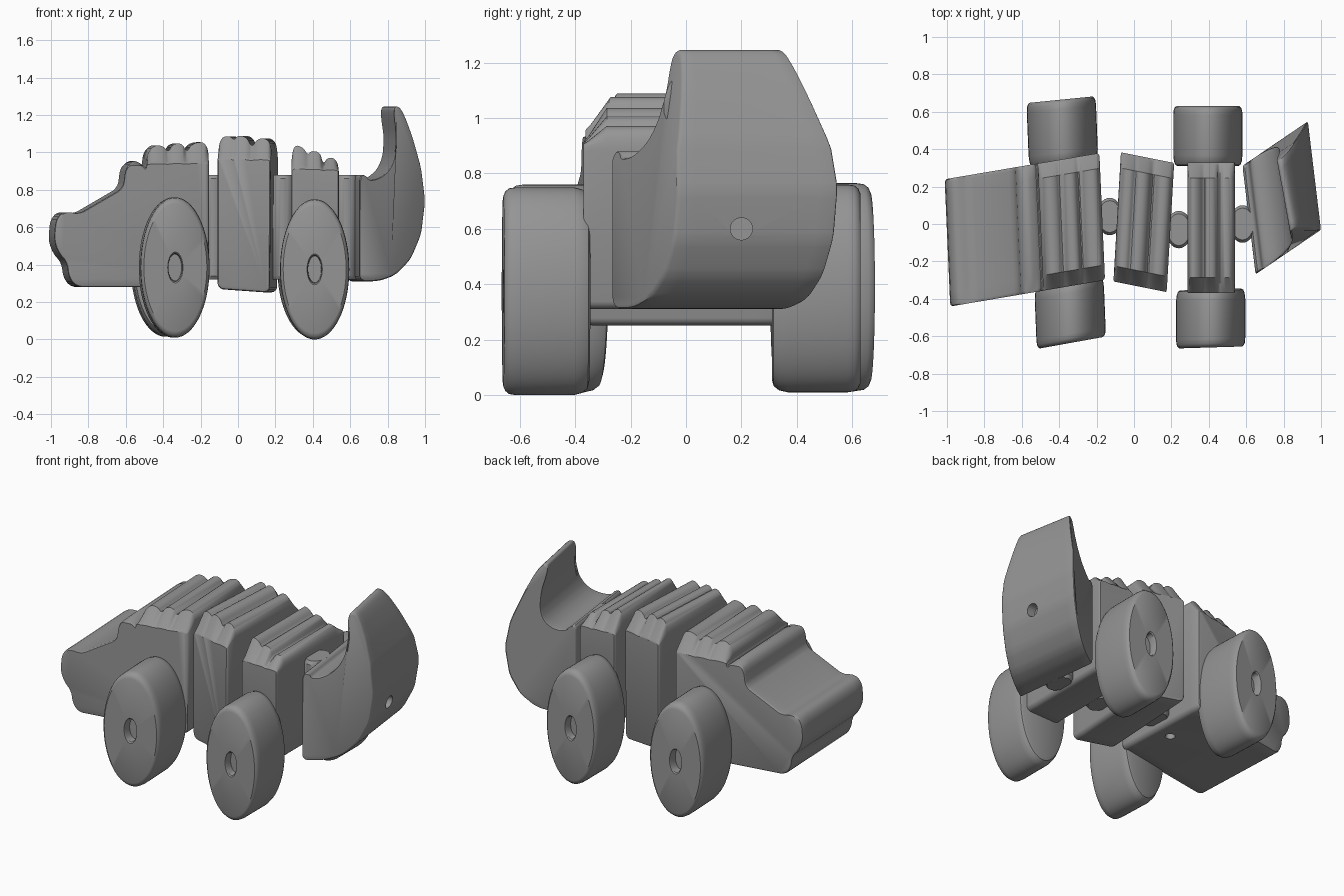
import bpy, bmesh, math
from mathutils import Vector

cube = bpy.data.objects.get("Cube")
if cube:
    bpy.data.objects.remove(cube, do_unlink=True)

GREY = (0.3, 0.3, 0.3, 1)
grey = bpy.data.materials.new("plain grey")
grey.use_nodes = True
grey.diffuse_color = GREY
grey.node_tree.nodes["Principled BSDF"].inputs["Base Color"].default_value = GREY


def finish(name, bm):
    """Turn a bmesh into a smooth-shaded grey object."""
    bmesh.ops.recalc_face_normals(bm, faces=bm.faces)
    mesh = bpy.data.meshes.new(name)
    bm.to_mesh(mesh)
    bm.free()
    obj = bpy.data.objects.new(name, mesh)
    bpy.context.collection.objects.link(obj)
    mesh.materials.append(grey)
    smooth(obj)
    return obj


def smooth(obj):
    bpy.ops.object.select_all(action='DESELECT')
    obj.select_set(True)
    bpy.context.view_layer.objects.active = obj
    bpy.ops.object.shade_smooth_by_angle(angle=math.radians(35))


def skin(bm, rings):
    """Bridge a list of equal closed rings and cap both ends."""
    rows = [[bm.verts.new(p) for p in ring] for ring in rings]
    n = len(rows[0])
    for a, b in zip(rows, rows[1:]):
        for i in range(n):
            j = (i + 1) % n
            bm.faces.new((a[i], a[j], b[j], b[i]))
    bm.faces.new(rows[0])
    bm.faces.new(rows[-1])


def soften(points, limit):
    """Cut every profile corner once, by at most the given length."""
    out = []
    for i, p in enumerate(points):
        for q in (points[i - 1], points[(i + 1) % len(points)]):
            d = q - p
            out.append(p + d * min(0.25, limit / max(d.length, 1e-6)))
    return out


def segment(name, profile, cx, cy, half, slope, shear, ridge=None, taper=0.0):
    """Extrude an x-z profile across y as a skewed block with soft rims.
    Above the ridge height the ends slope down; taper narrows a tall tip."""
    pts = [Vector(p) for p in profile]
    for limit in (0.02, 0.008):
        pts = soften(pts, limit)
    zs = [p.y for p in pts]
    mid = Vector((cx, (min(zs) + max(zs)) / 2))
    ends = [(1, 0.965, 0.1), (0.985, 0.99, 0.15), (0.95, 1, 0.25), (0.76, 1, 1)]
    sections = [(-v, s, k) for v, s, k in ends] + ends[::-1]
    rings = []
    for v, s, k in sections:
        ring = []
        for p in pts:
            x, z = mid + (p - mid) * s
            if ridge and z > ridge:
                z = ridge + (z - ridge) * k
            h = half - taper * max(0, z - 0.85)
            ring.append((x + shear * v, cy + v * h + slope * (x - cx), z))
        rings.append(ring)
    bm = bmesh.new()
    skin(bm, rings)
    return finish(name, bm)


def drill(obj, location, radius, depth, rotation=(0, 0, 0)):
    """Cut a small round hole."""
    bpy.ops.mesh.primitive_cylinder_add(vertices=24, radius=radius, depth=depth,
                                        location=location, rotation=rotation)
    cutter = bpy.context.object
    cutter.hide_render = True
    cutter.data.materials.append(grey)
    mod = obj.modifiers.new("hole", 'BOOLEAN')
    mod.operation = 'DIFFERENCE'
    mod.object = cutter
    bpy.context.view_layer.objects.active = obj
    bpy.ops.object.modifier_apply(modifier=mod.name)
    bpy.data.objects.remove(cutter, do_unlink=True)
    smooth(obj)


def wheel(name, x, y_out, y_in, z, slope, shear):
    """Oval wheel with rounded rims and a sunken hub hole."""
    w = y_in - y_out
    rows = [(0.19, 0.16), (0.20, 0.02), (0.22, 0), (0.91, 0), (0.96, 0.025), (0.99, 0.07),
            (1, 0.15), (1, 0.82), (0.98, 0.92), (0.94, 0.98), (0.88, 1)]
    rings = []
    for r, t in rows:
        ring = []
        for i in range(64):
            a = math.tau * i / 64
            dx = 0.185 * r * math.cos(a)
            ring.append((x + dx + shear * t * w, y_out + t * w + slope * dx,
                         z + 0.375 * r * math.sin(a)))
        rings.append(ring)
    bm = bmesh.new()
    skin(bm, rings)
    finish(name, bm)


def connector(name, x, y):
    """Upright oval barrel joining two body blocks."""
    rings = []
    for z, s in ((0.32, 0.85), (0.34, 1), (0.86, 1), (0.88, 0.85)):
        rings.append([(x + 0.07 * s * math.cos(a), y + 0.1 * s * math.sin(a), z)
                      for a in (math.tau * i / 32 for i in range(32))])
    bm = bmesh.new()
    skin(bm, rings)
    finish(name, bm)


# Head block with snout, brow and three ridges
head = segment("head", [
    (-0.88, 0.28), (-0.92, 0.33), (-0.93, 0.41), (-0.975, 0.46), (-1.0, 0.53),
    (-0.99, 0.64), (-0.95, 0.685), (-0.87, 0.67), (-0.63, 0.81), (-0.615, 0.92),
    (-0.57, 0.96), (-0.53, 0.94), (-0.50, 0.91), (-0.50, 0.99), (-0.46, 1.04),
    (-0.41, 1.035), (-0.385, 1.0), (-0.36, 1.045), (-0.31, 1.05), (-0.285, 1.0),
    (-0.26, 1.045), (-0.20, 1.06), (-0.17, 1.02), (-0.17, 0.28)],
    -0.58, -0.03, 0.34, 0.17, -0.015, ridge=0.93)
drill(head, (-0.28, 0.0, 0.28), 0.03, 0.1)

# Middle block
segment("middle_body", [
    (-0.09, 0.27), (0.19, 0.25), (0.195, 1.03), (0.17, 1.075), (0.12, 1.075),
    (0.09, 1.025), (0.06, 1.085), (0.01, 1.09), (-0.005, 1.065), (-0.03, 1.09),
    (-0.075, 1.08), (-0.09, 1.02)],
    0.05, 0.01, 0.345, -0.2, 0.02, ridge=0.95)

# Rear block
segment("rear_body", [
    (0.285, 0.31), (0.54, 0.31), (0.54, 0.91), (0.525, 0.965), (0.48, 0.975),
    (0.455, 0.935), (0.44, 1.0), (0.39, 1.01), (0.375, 0.985), (0.345, 1.03),
    (0.30, 1.04), (0.285, 0.96)],
    0.41, -0.02, 0.35, 0.0, 0.0, ridge=0.9)

# Upswept tail
tail = segment("tail", [
    (0.615, 0.31), (0.72, 0.312), (0.81, 0.345), (0.89, 0.43), (0.945, 0.56),
    (0.967, 0.74), (0.945, 0.92), (0.90, 1.08), (0.86, 1.19), (0.83, 1.245),
    (0.80, 1.245), (0.80, 1.20), (0.815, 1.1), (0.81, 0.99), (0.78, 0.91),
    (0.72, 0.86), (0.66, 0.85), (0.645, 0.88), (0.615, 0.88)],
    0.79, 0.14, 0.29, 0.68, -0.035, taper=0.26)
drill(tail, (0.97, 0.2, 0.6), 0.04, 0.13, (0, math.pi / 2, 0))

# Joints between the blocks
connector("front_joint", -0.13, 0.04)
connector("middle_joint", 0.24, -0.03)
connector("rear_joint", 0.58, 0.0)

# Two pairs of wheels
wheel("front_wheel_near", -0.335, -0.635, -0.31, 0.385, 0.18, -0.04)
wheel("front_wheel_far", -0.39, 0.665, 0.32, 0.39, 0.1, -0.04)
wheel("rear_wheel_near", 0.41, -0.66, -0.35, 0.375, 0.03, 0.0)
wheel("rear_wheel_far", 0.395, 0.63, 0.31, 0.385, 0.0, 0.0)
